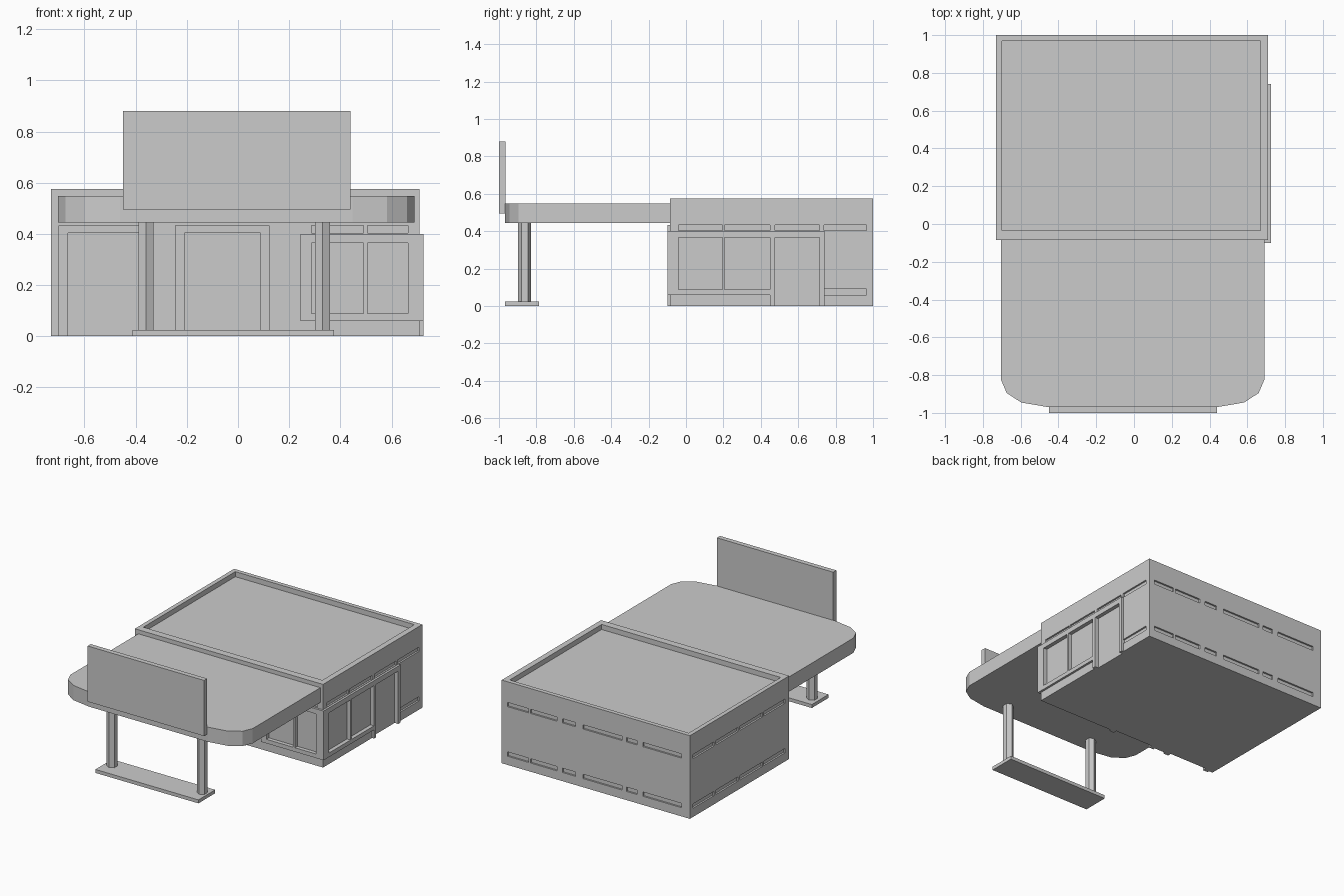
import bpy, bmesh, math
from mathutils import Matrix

if "Cube" in bpy.data.objects:
    bpy.data.objects.remove(bpy.data.objects["Cube"])


def add_box(bm, x0, x1, y0, y1, z0, z1):
    m = Matrix.Translation(((x0 + x1) / 2, (y0 + y1) / 2, (z0 + z1) / 2)) @ \
        Matrix.Diagonal((x1 - x0, y1 - y0, z1 - z0, 1))
    bmesh.ops.create_cube(bm, size=1, matrix=m)


def finish(name, bm):
    me = bpy.data.meshes.new(name)
    bm.to_mesh(me)
    bm.free()
    ob = bpy.data.objects.new(name, me)
    bpy.context.collection.objects.link(ob)
    return ob


def boxes(name, *specs):
    bm = bmesh.new()
    for s in specs:
        add_box(bm, *s)
    return finish(name, bm)


X0, X1, Y0, Y1 = -0.73, 0.71, -0.085, 1.0   # building footprint
D = 0.012                                   # depth of slots and panes
TOP, LOW = (0.403, 0.432), (0.06, 0.09)     # heights of the slot rows

# Building body with recesses for roof, slots, windows and doors
body = boxes("building", (X0, X1, Y0, Y1, 0, 0.575))
cuts = [(-0.70, 0.67, -0.035, 0.97, 0.54, 0.7)]
bays_x = [(-0.665, -0.37), (-0.325, -0.245), (-0.21, 0.087),
          (0.145, 0.245), (0.287, 0.49), (0.506, 0.665)]
bays_y = [(-0.04, 0.195), (0.207, 0.45), (0.475, 0.715), (0.737, 0.965)]
for z in (TOP, LOW):
    cuts += [(a, b, Y1 - D, Y1 + 0.1, *z) for a, b in bays_x]
    cuts += [(X0 - 0.1, X0 + D, a, b, *z) for a, b in bays_y]
cuts += [(X1 - D, X1 + 0.1, a, b, *TOP) for a, b in bays_y]
cuts += [(X1 - D, X1 + 0.1, *bays_y[3], *LOW)]
cuts += [(X1 - D, X1 + 0.1, a, b, 0.088, 0.365) for a, b in bays_y[:2]]
cuts += [(X1 - D, X1 + 0.1, *bays_y[2], -0.1, 0.365)]
for a, b in bays_x[4:]:
    cuts += [(a, b, Y0 - 0.1, Y0 + D, *TOP), (a, b, Y0 - 0.1, Y0 + D, 0.088, 0.365)]
cuts += [(*bays_x[i], Y0 - 0.1, Y0 + D, -0.1, 0.403) for i in (0, 2)]
cutter = boxes("recess_cutter", *cuts)
cutter.hide_render = True
mod = body.modifiers.new("recesses", "BOOLEAN")
mod.operation, mod.solver, mod.object = "DIFFERENCE", "EXACT", cutter
bpy.context.view_layer.objects.active = body
bpy.ops.object.modifier_apply(modifier=mod.name)
bpy.data.objects.remove(cutter)

# Front door frames
FY, FX = -0.1, 0.725
for name, i in (("left_door_frame", 0), ("middle_door_frame", 2)):
    a, b = bays_x[i]
    boxes(name, (a - 0.036, a, FY, Y0, 0, 0.432), (b, b + 0.037, FY, Y0, 0, 0.432),
          (a, b, FY, Y0, 0.403, 0.432))

# Side door frame
boxes("side_door_frame", (X1, FX, 0.45, 0.475, 0, 0.4), (X1, FX, 0.715, 0.74, 0, 0.4),
      (X1, FX, 0.475, 0.715, 0.365, 0.4))

# Corner window frame, front half then side half
boxes("corner_window_frame",
      (0.245, FX, FY, Y0, 0.06, 0.088), (0.245, FX, FY, Y0, 0.365, 0.4),
      (0.245, 0.287, FY, Y0, 0.088, 0.365), (0.49, 0.506, FY, Y0, 0.088, 0.365),
      (0.665, FX, FY, Y0, 0.088, 0.365),
      (X1, FX, Y0, 0.45, 0.06, 0.088), (X1, FX, Y0, 0.45, 0.365, 0.4),
      (X1, FX, Y0, -0.04, 0.088, 0.365), (X1, FX, 0.195, 0.207, 0.088, 0.365))

# Canopy with faceted front corners
half = [(0.697, -0.08), (0.697, -0.825), (0.667, -0.895), (0.59, -0.945), (0.455, -0.968)]
outline = [(x - 0.007, y) for x, y in half] + [(-x - 0.007, y) for x, y in reversed(half)]
bm = bmesh.new()
face = bm.faces.new([bm.verts.new((x, y, 0.445)) for x, y in outline])
ext = bmesh.ops.extrude_face_region(bm, geom=[face])
bmesh.ops.translate(bm, vec=(0, 0, 0.102),
                    verts=[g for g in ext["geom"] if isinstance(g, bmesh.types.BMVert)])
bmesh.ops.recalc_face_normals(bm, faces=bm.faces)
finish("canopy", bm)

# Blank sign board, hexagonal posts and their island
boxes("sign_board", (-0.45, 0.44, -1.0, -0.966, 0.495, 0.88))
boxes("post_island", (-0.413, 0.375, -0.968, -0.785, 0, 0.024))
for name, x in (("left_post", -0.36), ("right_post", 0.33)):
    bm = bmesh.new()
    bmesh.ops.create_cone(bm, cap_ends=True, segments=6, radius1=0.034, radius2=0.034, depth=0.425,
                          matrix=Matrix.Translation((x, -0.863, 0.2345)))
    # put a corner towards the front
    if abs(max(v.co.x for v in bm.verts) - x) > 0.032:
        bmesh.ops.rotate(bm, verts=bm.verts, cent=(x, -0.863, 0),
                         matrix=Matrix.Rotation(math.radians(30), 3, "Z"))
    finish(name, bm)
